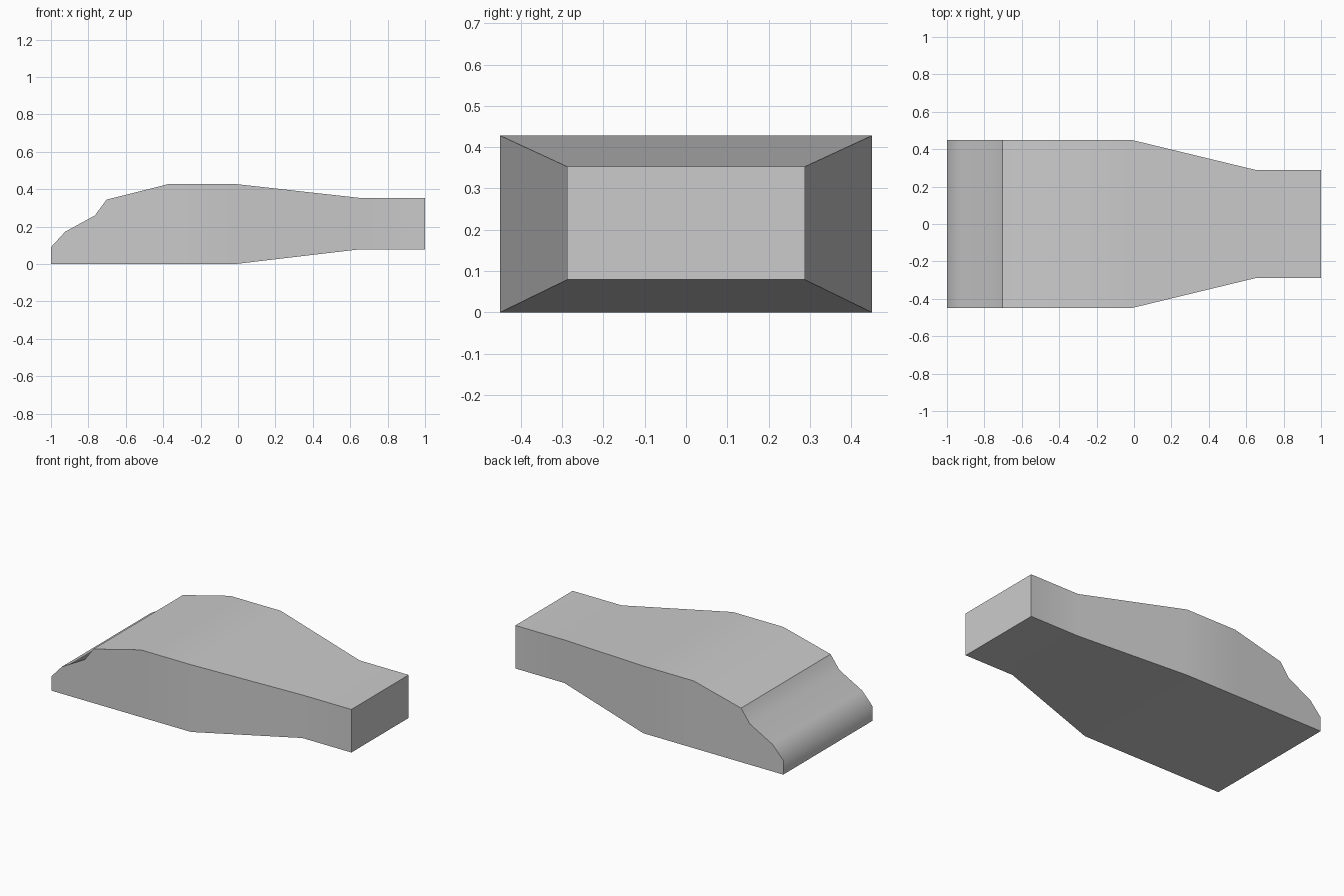
import bpy, bmesh

if "Cube" in bpy.data.objects:
    bpy.data.objects.remove(bpy.data.objects["Cube"])

# Cross-sections along the body: x, half width, bottom z, top z
stations = [
    (-1.0, 0.45, 0.0, 0.09),
    (-0.925, 0.45, 0.0, 0.172),
    (-0.765, 0.45, 0.0, 0.26),
    (-0.703, 0.45, 0.0, 0.344),
    (-0.37, 0.45, 0.0, 0.428),
    (-0.015, 0.45, 0.0, 0.428),
    (0.655, 0.288, 0.079, 0.353),
    (1.0, 0.288, 0.079, 0.353),
]

# Tapered body lofted through rectangular rings
bm = bmesh.new()
rings = [[bm.verts.new(co) for co in
          ((x, -w, b), (x, w, b), (x, w, t), (x, -w, t))]
         for x, w, b, t in stations]
for r0, r1 in zip(rings, rings[1:]):
    for i in range(4):
        j = (i + 1) % 4
        bm.faces.new((r0[i], r0[j], r1[j], r1[i]))
bm.faces.new(rings[0])
bm.faces.new(rings[-1])
bmesh.ops.recalc_face_normals(bm, faces=bm.faces)

# Smooth shading with crisp corners; the low nose edge stays soft
for f in bm.faces:
    f.smooth = True
for e in bm.edges:
    e.smooth = e.calc_face_angle() < 0.6
nose_edge = bm.edges.get((rings[0][2], rings[0][3]))
nose_edge.smooth = True

mesh = bpy.data.meshes.new("tapered_body")
bm.to_mesh(mesh)
bm.free()
body = bpy.data.objects.new("tapered_body", mesh)
bpy.context.collection.objects.link(body)
